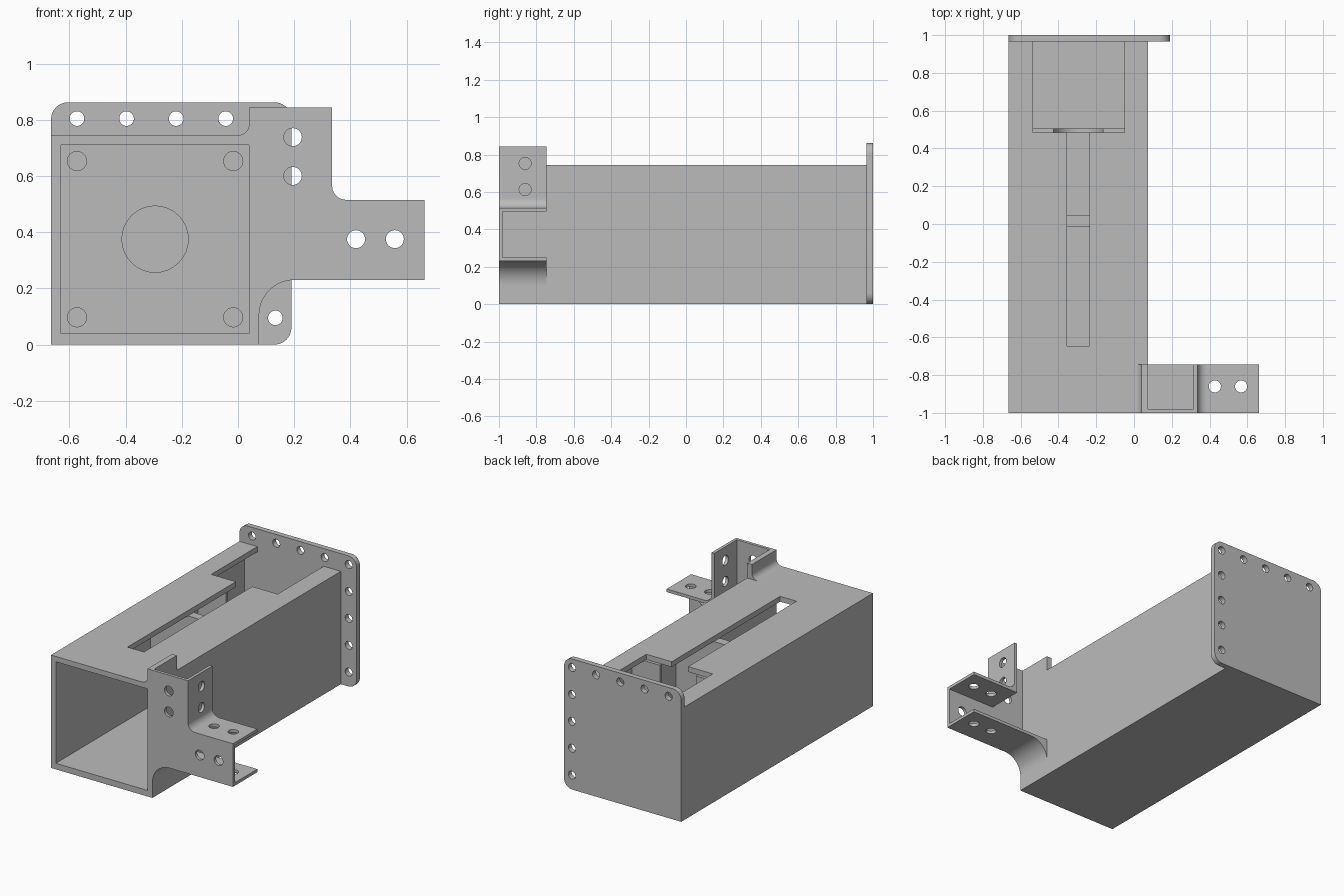
import bpy, bmesh
from math import sin, cos, radians

cube = bpy.data.objects.get("Cube")
if cube:
    bpy.data.objects.remove(cube, do_unlink=True)

GREY = (0.5, 0.5, 0.5, 1)
metal = bpy.data.materials.new("plain grey")
metal.use_nodes = True
metal.diffuse_color = GREY
metal.node_tree.nodes["Principled BSDF"].inputs["Base Color"].default_value = GREY


def arc(cx, cy, r, start, end, steps=10):
    angles = [radians(start + (end - start) * i / steps) for i in range(steps + 1)]
    return [(cx + r * cos(a), cy + r * sin(a)) for a in angles]


def circle(cx, cy, r):
    return arc(cx, cy, r, 0, 360, 32)[:-1]


def rect(x0, y0, x1, y1):
    return [(x0, y0), (x1, y0), (x1, y1), (x0, y1)]


def extrude(name, plane, low, high, outline, holes=()):
    """Extrude a flat outline with holes from low to high across a plane."""
    curve = bpy.data.curves.new(name, "CURVE")
    curve.dimensions = "2D"
    curve.fill_mode = "BOTH"
    curve.extrude = (high - low) / 2
    for points in (outline, *holes):
        spline = curve.splines.new("POLY")
        spline.points.add(len(points) - 1)
        for p, (a, b) in zip(spline.points, points):
            p.co = (a, b, 0, 1)
        spline.use_cyclic_u = True
    temp = bpy.data.objects.new(name + "_profile", curve)
    bpy.context.collection.objects.link(temp)
    graph = bpy.context.evaluated_depsgraph_get()
    mesh = bpy.data.meshes.new_from_object(temp.evaluated_get(graph))
    bpy.data.objects.remove(temp, do_unlink=True)

    mid = (low + high) / 2
    bm = bmesh.new()
    bm.from_mesh(mesh)
    for v in bm.verts:
        a, b, c = v.co
        c += mid
        v.co = {"XY": (a, b, c), "XZ": (a, c, b), "YZ": (c, a, b)}[plane]
    bmesh.ops.remove_doubles(bm, verts=bm.verts, dist=0.0001)
    bmesh.ops.recalc_face_normals(bm, faces=bm.faces)
    for f in bm.faces:
        f.smooth = True
        f.material_index = 0
    bm.to_mesh(mesh)
    bm.free()
    mesh.set_sharp_from_angle(angle=radians(30))
    mesh.materials.clear()
    mesh.materials.append(metal)
    mesh.name = name
    obj = bpy.data.objects.new(name, mesh)
    bpy.context.collection.objects.link(obj)
    return obj


# Main tube dimensions
L, R, TOP = -0.665, 0.075, 0.745
WALL, FRONT, BACK = 0.035, -1.0, 0.965
IN_L, IN_R, FLOOR, CEIL = L + WALL, R - WALL, 0.04, TOP - WALL
CX, CZ = -0.295, 0.375

# Square tube: floor with two side walls
extrude("tube_body", "XZ", FRONT, BACK,
        [(L, 0), (R, 0), (R, CEIL), (IN_R, CEIL), (IN_R, FLOOR),
         (IN_L, FLOOR), (IN_L, CEIL), (L, CEIL)])

# Roof with a narrow slot that widens towards the back
POCKET = 0.485
extrude("tube_roof", "XY", CEIL, TOP,
        [(L, FRONT), (R, FRONT), (R, BACK), (-0.05, BACK), (-0.05, POCKET),
         (-0.235, POCKET), (-0.235, -0.645), (-0.355, -0.645),
         (-0.355, POCKET), (-0.535, POCKET), (-0.535, BACK), (L, BACK)])

# Rear flange plate with a row of holes along the top and the side
row = [-0.573 + 0.1765 * i for i in range(5)]
column = [0.095 + 0.1772 * i for i in range(4)]
PR, PT, CR = 0.19, 0.862, 0.06
extrude("rear_plate", "XZ", BACK, 1.0,
        [(L, 0)] + arc(PR - CR, CR, CR, -90, 0)
        + arc(PR - CR, PT - CR, CR, 0, 90) + arc(L + CR, PT - CR, CR, 90, 180),
        [circle(x, 0.804, 0.026) for x in row]
        + [circle(0.133, z, 0.026) for z in column])

# Inner bulkhead with a central bore and four corner holes
extrude("inner_bulkhead", "XZ", -0.015, 0.045, rect(IN_L, FLOOR, IN_R, CEIL),
        [circle(CX, CZ, 0.118)]
        + [circle(CX + sx * 0.278, CZ + sz * 0.278, 0.034)
           for sx in (-1, 1) for sz in (-1, 1)])

# Thin rear bulkhead with a U-shaped notch
extrude("notched_bulkhead", "XZ", POCKET, 0.505,
        [(IN_L, FLOOR), (IN_R, FLOOR), (IN_R, CEIL), (CX + 0.132, CEIL)]
        + arc(CX, CZ, 0.132, 0, -180, 20) + [(CX - 0.132, CEIL), (IN_L, CEIL)])

# Side bracket: front face
FACE, REAR, THIN = -0.98, -0.745, 0.02
X1, X2, Z0, Z1, Z2 = 0.335, 0.663, 0.23, 0.515, 0.843
F, G = 0.05, 0.125
HOLE = 0.032
extrude("bracket_face", "XZ", FRONT, FACE,
        [(R, Z2), (X1, Z2)] + arc(X1 + F, Z1 + F, F, 180, 270)
        + [(X2, Z1), (X2, Z0)] + arc(R + G, Z0 - G, G, 90, 180),
        [circle(0.195, z, HOLE) for z in (0.738, 0.6)]
        + [circle(x, 0.375, HOLE) for x in (0.42, 0.558)])

# Bracket inner flange, blended into the roof
extrude("bracket_inner_flange", "XZ", FRONT, REAR,
        [(R, TOP), (R, Z2), (IN_R, Z2)] + arc(IN_R - 0.04, TOP + 0.04, 0.04, 0, -90))

# Bracket upright flange and the blend at its foot
extrude("bracket_upright_flange", "YZ", X1 - THIN, X1,
        rect(FACE, Z1, REAR, Z2),
        [circle(-0.86, z, HOLE) for z in (0.753, 0.613)])
extrude("bracket_upper_blend", "XZ", FACE, REAR,
        [(X1, Z1)] + arc(X1 + F, Z1 + F, F, 180, 270))

# Bracket horizontal flanges
arm_holes = [circle(x, -0.86, HOLE) for x in (0.428, 0.567)]
extrude("bracket_top_flange", "XY", Z1 - THIN, Z1,
        rect(X1 - THIN, FACE, X2, REAR), arm_holes)
extrude("bracket_bottom_flange", "XY", Z0, Z0 + THIN,
        rect(R + G, FACE, X2, REAR), arm_holes)
extrude("bracket_lower_blend", "XZ", FACE, REAR,
        [(R, Z0 + THIN), (R + G, Z0 + THIN)] + arc(R + G, Z0 - G, G, 90, 180))
